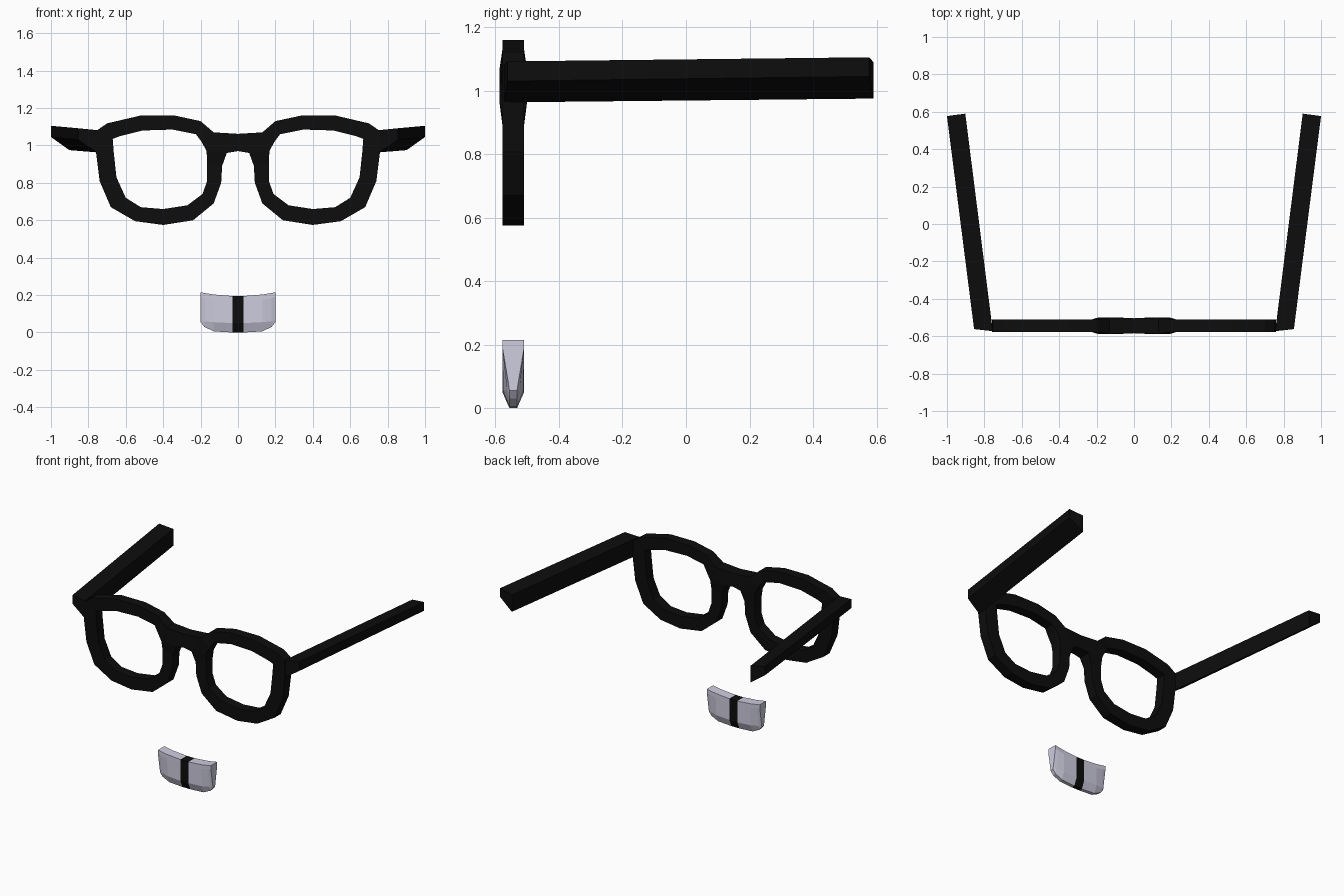
import bpy
import bmesh

if "Cube" in bpy.data.objects:
    bpy.data.objects.remove(bpy.data.objects["Cube"])

YC = -0.544  # depth centre of the frame front and teeth


def material(name, rgb):
    m = bpy.data.materials.new(name)
    m.diffuse_color = (*rgb, 1)
    m.use_nodes = True
    m.node_tree.nodes["Principled BSDF"].inputs["Base Color"].default_value = m.diffuse_color
    return m


BLACK = material("black", (0.004, 0.004, 0.004))
ENAMEL = material("enamel", (0.62, 0.61, 0.74))


def loft(name, sections, mat, closed=False, mirror=True, extra=None):
    """Skin matching cross-sections; cap the ends unless the loft is closed."""
    bm = bmesh.new()
    rows = [[bm.verts.new(p) for p in s] for s in sections]
    n = len(rows[0])
    pairs = list(zip(rows, rows[1:]))
    if closed:
        pairs.append((rows[-1], rows[0]))
    else:
        bm.faces.new(rows[0])
        bm.faces.new(rows[-1])
    for a, b in pairs:
        for i in range(n):
            j = (i + 1) % n
            bm.faces.new((a[i], a[j], b[j], b[i]))
    if extra:
        extra(bm, rows)
    bmesh.ops.recalc_face_normals(bm, faces=bm.faces)
    me = bpy.data.meshes.new(name)
    bm.to_mesh(me)
    bm.free()
    me.materials.append(mat)
    ob = bpy.data.objects.new(name, me)
    bpy.context.collection.objects.link(ob)
    if mirror:
        mod = ob.modifiers.new("mirror", "MIRROR")
        mod.use_clip = True
    return ob


# Frame front: (outer x, outer z, inner x, inner z, half depth) around one rim
RIM = [
    (.20, 1.13, .225, 1.06, .034), (.34, 1.16, .35, 1.085, .034),
    (.52, 1.16, .51, 1.08, .034), (.70, 1.118, .63, 1.05, .034),
    (.755, 1.08, .67, 1.035, .034), (.76, .97, .665, .97, .034),
    (.74, .81, .65, .83, .034), (.68, .67, .60, .72, .034),
    (.55, .595, .52, .67, .034), (.40, .575, .40, .66, .034),
    (.24, .60, .27, .68, .034), (.13, .69, .19, .74, .034),
    (.09, .80, .165, .81, .034), (.085, .89, .165, .91, .034),
    (.06, .96, .168, .97, .043), (.13, 1.07, .195, 1.02, .043),
]


def bridge(bm, rows):
    """Replace the inner rim side face with a half bridge reaching x = 0."""
    lo, hi = rows[14], rows[15]
    side = [lo[0], lo[1], hi[1], hi[0]]
    for f in [f for f in bm.faces if set(f.verts) == set(side)]:
        bm.faces.remove(f)
    mid = [bm.verts.new((0, YC + s * .04, z))
           for s, z in ((-1, .97), (1, .97), (1, 1.062), (-1, 1.062))]
    for i in range(4):
        j = (i + 1) % 4
        e = (side[i], side[j], mid[j], mid[i])
        bm.faces.new(e)


loft("frame_front",
     [[(ox, YC - d, oz), (ox, YC + d, oz), (ix, YC + d, iz), (ix, YC - d, iz)]
      for ox, oz, ix, iz, d in RIM], BLACK, closed=True, extra=bridge)

# Temple arms: four-sided bars splaying outwards to the back
loft("temple_arms", [
    [(.855, -.562, 1.092), (.855, -.562, 1.03), (.755, -.573, .963), (.755, -.573, 1.082)],
    [(1.0, .577, 1.105), (1.0, .577, 1.045), (.902, .59, .975), (.902, .59, 1.09)],
], BLACK)


# Teeth: each section lists (half depth, z) from top to bottom
def tooth_section(x, steps):
    return ([(x, YC - d, z) for d, z in steps]
            + [(x, YC + d, z) for d, z in reversed(steps)])


INNER = [(.034, .195), (.034, .165), (.034, .05), (.012, 0)]
loft("front_teeth", [
    tooth_section(.03, INNER),
    tooth_section(.13, [(.034, .203), (.034, .175), (.032, .055), (.012, .006)]),
    tooth_section(.18, [(.034, .211), (.034, .185), (.02, .06), (.012, .03)]),
    tooth_section(.20, [(.034, .215), (.034, .19), (.013, .065), (.012, .055)]),
], ENAMEL)

# Dark strip between the teeth
loft("tooth_gap", [tooth_section(x, INNER) for x in (-.03, .03)], BLACK, mirror=False)
